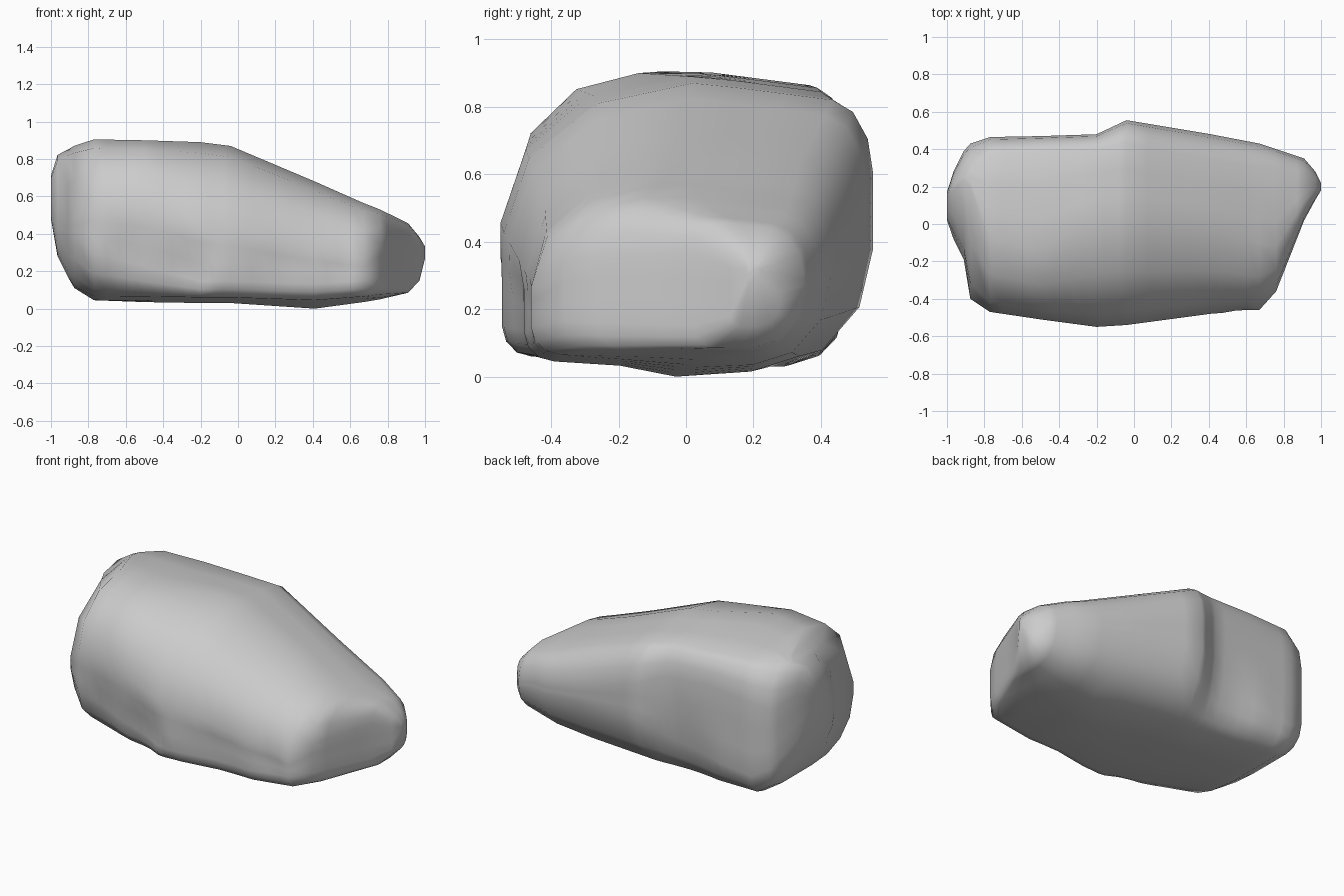
import bpy, bmesh, math
from mathutils import Vector

if "Cube" in bpy.data.objects:
    bpy.data.objects.remove(bpy.data.objects["Cube"])

# Stations along x: x, front y, back y, bottom z, top z,
# then corner radii (y, z): front-top, back-top; back-bottom z radius
STATIONS = [
    (-1.00, 0.02, 0.17, 0.48, 0.72, .10, .15, .04, .08, .08),
    (-0.965, -.08, 0.28, 0.28, 0.84, .27, .36, .08, .14, .12),
    (-0.91, -.19, 0.39, 0.17, 0.875, .43, .42, .13, .22, .14),
    (-0.875, -.40, 0.43, 0.11, 0.89, .60, .43, .15, .24, .14),
    (-0.77, -.47, 0.465, .045, 0.905, .40, .36, .10, .22, .15),
    (-0.50, -.51, 0.47, 0.035, 0.90, .37, .37, .08, .18, .20),
    (-0.20, -.55, 0.48, 0.03, 0.89, .56, .45, .08, .18, .26),
    (-0.04, -.54, 0.555, .03, 0.87, .56, .46, .12, .22, .38),
    (0.41, -.48, 0.48, 0.015, 0.68, .46, .38, .14, .20, .36),
    (0.67, -.46, 0.43, 0.035, 0.565, .36, .32, .12, .16, .29),
    (0.76, -.36, 0.40, 0.05, 0.53, .24, .20, .10, .14, .26),
    (0.91, 0.02, 0.35, .085, 0.465, .10, .10, .10, .14, .19),
    (0.97, 0.13, 0.28, 0.15, 0.40, .05, .07, .05, .07, .08),
    (1.00, 0.18, 0.22, 0.27, 0.35, .01, .02, .01, .02, .02),
]

# Shallow hollows chipped in the sides: centre, radius, depth along y
CHIPS = [((-.58, -.49, .25), .18, .035), ((-.30, -.54, .20), .18, .045),
         ((.20, -.50, .17), .2, .025), ((.55, -.47, .2), .12, .015),
         ((-.3, .48, .2), .25, -.03)]


def corner(cy, cz, ry, rz, start):
    """Quarter ellipse of four points, centred on cy, cz."""
    angles = [math.radians(start + 30 * k) for k in range(4)]
    return [(cy + ry * math.cos(a), cz + rz * math.sin(a)) for a in angles]


def section(s):
    """Closed rounded outline of the rock at one station."""
    x, f, b, lo, hi, fy, fz, ty, tz, bz = s
    # underside is cut back at the right rear and at the left front
    by = bz * .8 if x > -.1 else min(bz, bz * .5 + .06)
    cap = .36 if x < -.7 else .2
    q = min(.09 + max(0, -.2 - x) * .25, (b - f) * cap, (hi - lo) * cap)
    arcs = [corner(b - ty, hi - tz, ty, tz, 0), corner(f + fy, hi - fz, fy, fz, 90),
            corner(f + q, lo + q, q, q, 180), corner(b - by, lo + bz, by, bz, 270)]
    pts = []
    for i, arc in enumerate(arcs):
        pts += arc
        p, n = Vector(arc[-1]), Vector(arcs[(i + 1) % 4][0])
        pts += [tuple(p.lerp(n, t)) for t in (1 / 3, 2 / 3)]
    out = []
    for y, z in pts:
        h = (z - lo) / (hi - lo)
        z -= .13 * max(0, y - .05) * h                    # top dips to the back
        z += .03 * min(1, max(0, -y - .05) * 4) * (1 - h)  # base rises to the front
        out.append(Vector((x, y, z)))
    return out


# Loft the stations into one closed body
bm = bmesh.new()
rings = [[bm.verts.new(p) for p in section(s)] for s in STATIONS]
for a, b in zip(rings, rings[1:]):
    n = len(a)
    for i in range(n):
        j = (i + 1) % n
        bm.faces.new((a[i], a[j], b[j], b[i]))
bm.faces.new(rings[0])
bm.faces.new(rings[-1][::-1])

# Small low point under the right half, on which the rock rests
keel = min(bm.verts, key=lambda v: (v.co - Vector((.41, -.03, .02))).length)
keel.co = (.41, -.03, 0)

# Add detail between the widely spaced stations, then chip the sides
long_edges = [e for e in bm.edges if abs(e.verts[0].co.x - e.verts[1].co.x) > .15]
bmesh.ops.subdivide_edges(bm, edges=long_edges, cuts=3, use_grid_fill=True)
for centre, radius, depth in CHIPS:
    for v in bm.verts:
        d = (v.co - Vector(centre)).length / radius
        if d < 1:
            v.co.y += depth * (1 - d * d)
bmesh.ops.recalc_face_normals(bm, faces=bm.faces)

mesh = bpy.data.meshes.new("boulder")
bm.to_mesh(mesh)
bm.free()
rock = bpy.data.objects.new("boulder", mesh)
bpy.context.collection.objects.link(rock)
bpy.context.view_layer.objects.active = rock
rock.select_set(True)
bpy.ops.object.shade_smooth_by_angle(angle=math.radians(60))
